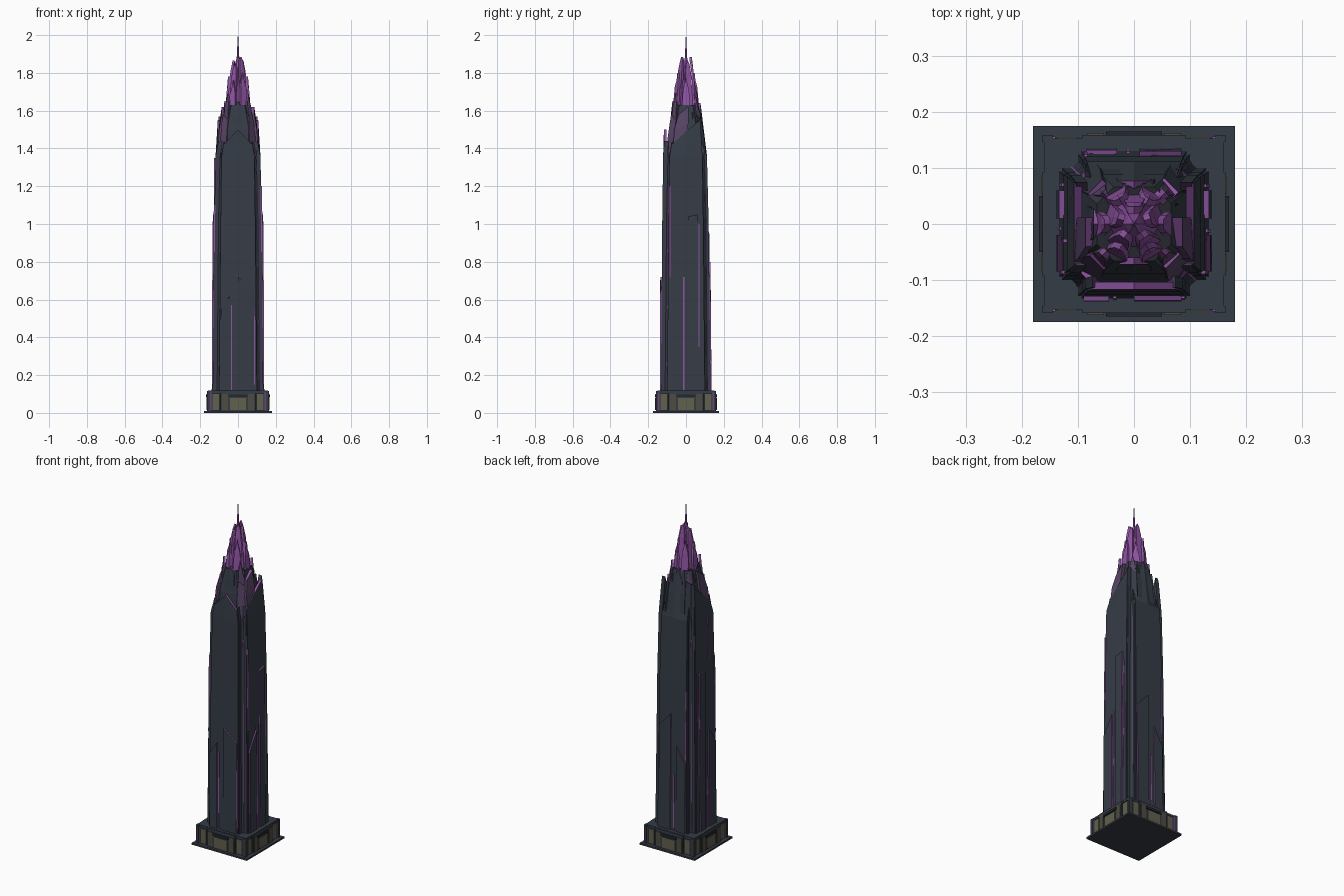
import bpy, bmesh, math
from mathutils import Matrix, Vector

if "Cube" in bpy.data.objects:
    bpy.data.objects.remove(bpy.data.objects["Cube"])


def make_material(name, rgb):
    m = bpy.data.materials.new(name)
    m.use_nodes = True
    m.diffuse_color = (*rgb, 1)
    m.node_tree.nodes["Principled BSDF"].inputs["Base Color"].default_value = (*rgb, 1)
    return m


SLATE = make_material("slate", (0.036, 0.045, 0.062))
DARK = make_material("dark_trim", (0.018, 0.02, 0.027))
PURPLE = make_material("purple_glow", (0.28, 0.09, 0.37))
MUTED = make_material("muted_purple", (0.1, 0.06, 0.135))
STONE = make_material("olive_stone", (0.12, 0.115, 0.075))
DULL = make_material("dull_stone", (0.075, 0.073, 0.052))


def loft(name, sections, mat, cap_mat=None, angle=0.0, glow=()):
    """Skin a stack of point loops; the top and the listed sides take the second colour."""
    bm = bmesh.new()
    turn = Matrix.Rotation(angle, 3, "Z")
    rings = [[bm.verts.new(turn @ Vector(p)) for p in s] for s in sections]
    n = len(rings[0])
    for a, b in zip(rings, rings[1:]):
        for i in range(n):
            j = (i + 1) % n
            f = bm.faces.new((a[i], a[j], b[j], b[i]))
            f.material_index = 1 if i in glow else 0
    bm.faces.new(rings[0][::-1])
    cap = bm.faces.new(rings[-1])
    cap.material_index = 1 if cap_mat else 0
    bmesh.ops.recalc_face_normals(bm, faces=bm.faces)
    me = bpy.data.meshes.new(name)
    bm.to_mesh(me)
    bm.free()
    me.materials.append(mat)
    if cap_mat:
        me.materials.append(cap_mat)
    ob = bpy.data.objects.new(name, me)
    bpy.context.collection.objects.link(ob)
    return ob


def box(name, x0, x1, y0, y1, z0, z1, mat, angle=0.0):
    return loft(name, [[(x0, y0, z), (x1, y0, z), (x1, y1, z), (x0, y1, z)]
                       for z in (z0, z1)], mat, angle=angle)


def slab(name, levels, thick, mat, cap=PURPLE, angle=0.0, glow=()):
    """Upright slab; each level is (u0, u1, z0, z1, distance from the axis)."""
    secs = [[(u0, -r, z0), (u1, -r, z1), (u1, thick - r, z1), (u0, thick - r, z0)]
            for u0, u1, z0, z1, r in levels]
    return loft(name, secs, mat, cap, angle, glow)


def octagon(hx, hy, c, z):
    return [(-hx + c, -hy, z), (hx - c, -hy, z), (hx, -hy + c, z), (hx, hy - c, z),
            (hx - c, hy, z), (-hx + c, hy, z), (-hx, hy - c, z), (-hx, -hy + c, z)]


QUARTER = math.pi / 2
SIDES = ("front", "right", "back", "left")

# Ground plate and plinth
box("ground_plate", -0.18, 0.18, -0.175, 0.175, 0, 0.01, SLATE)
box("plinth", -0.155, 0.155, -0.15, 0.15, 0.01, 0.11, DARK)
box("plinth_cornice", -0.16, 0.16, -0.152, 0.152, 0.105, 0.118, SLATE)
for k, side in enumerate(SIDES):
    a = k * QUARTER
    d = 0.159 if k % 2 == 0 else 0.163
    box(side + "_bay", -0.092, 0.092, -d, -0.1, 0.01, 0.117, SLATE, a)
    box(side + "_bay_window", -0.042, 0.042, -d - 0.005, -d, 0.015, 0.078, STONE, a)
    box(side + "_bay_lintel", -0.05, 0.05, -d - 0.006, -d, 0.084, 0.098, DARK, a)
    for s in (-1, 1):
        u = sorted((s * 0.054, s * 0.084))
        box(side + "_bay_panel", *u, -d - 0.003, -d, 0.015, 0.1, DULL, a)
        u = sorted((s * 0.1, s * 0.136))
        box(side + "_corner_panel", *u, -d + 0.004, -0.145, 0.015, 0.1, STONE, a)
        u = sorted((s * 0.146, s * 0.159))
        box(side + "_corner_pier", *u, -d, -0.145, 0.01, 0.117, SLATE, a)
        u = sorted((s * 0.14, s * 0.145))
        box(side + "_pier_seam", *u, -d + 0.003, -0.145, 0.012, 0.108, PURPLE, a)

# Tapering shaft core
core = [(0.118, 0.126, 0.122, 0.04), (1.0, 0.116, 0.111, 0.038), (1.35, 0.108, 0.102, 0.035),
        (1.5, 0.09, 0.088, 0.032), (1.63, 0.066, 0.066, 0.03)]
loft("shaft_core", [octagon(hx, hy, c, z) for z, hx, hy, c in core], SLATE, DARK)

# Main walls: two mirrored slabs per side, with (left top, centre top, right top)
walls = {
    "front": ((1.42, 1.5, 1.42), (0.133, 0.126, 0.121, 0.117)),
    "right": ((1.42, 1.49, 1.55), (0.134, 0.126, 0.119, 0.107)),
    "back": ((1.45, 1.64, 1.45), (0.13, 0.12, 0.111, 0.077)),
    "left": ((1.55, 1.49, 1.42), (0.134, 0.126, 0.119, 0.107)),
}
for k, side in enumerate(SIDES):
    (zl, zc, zr), r = walls[side]
    a = k * QUARTER
    for s, ze in ((-1, zl), (1, zr)):
        lv = [(0, s * w, z, z, q)
              for z, w, q in zip((0.118, 1.0, 1.36), (0.094, 0.088, 0.084), r)]
        lv.append((0, s * 0.074, zc, ze, r[3]))
        slab(side + "_wall", lv, 0.014, SLATE, PURPLE, a)
        # Narrow outer fins with a pointed tip
        tip = ze + 0.02
        slab(side + "_fin", [(s * 0.076, s * 0.1, 0.118, 0.118, r[0] - 0.006),
                             (s * 0.07, s * 0.092, 1.0, 1.0, r[1] - 0.005),
                             (s * 0.067, s * 0.087, 1.36, 1.36, r[2] - 0.005),
                             (s * 0.06, s * 0.074, tip - 0.05, tip, r[3] - 0.004)],
             0.02, SLATE, MUTED, a)

# Muted facets showing above the low ends of the side walls
for s, side in ((1, "right"), (-1, "left")):
    slab(side + "_upper_facet", [(-s * 0.07, 0, 1.38, 1.38, 0.109),
                                 (-s * 0.062, s * 0.012, 1.5, 1.53, 0.1),
                                 (-s * 0.04, s * 0.012, 1.58, 1.62, 0.086)],
         0.02, MUTED, PURPLE, s * QUARTER)


def seam(side, u, z0, z1):
    """Thin glowing strip following the slope of a wall."""
    r = walls[side][1]
    rad = [r[0] + (r[1] - r[0]) * (z - 0.118) / 0.88 + 0.003 for z in (z0, z1)]
    slab(side + "_seam", [(u - 0.003, u + 0.003, z, z, q) for z, q in zip((z0, z1), rad)],
         0.008, PURPLE, PURPLE, SIDES.index(side) * QUARTER)


# Lower outer slabs that end at staggered heights, with glowing edges
lower = [("front", 0.0, 0.085, 0.72, 0.65), ("front", -0.09, -0.045, 0.55, 0.62),
         ("right", 0.01, 0.06, 1.04, 1.05), ("right", -0.085, -0.02, 0.6, 0.7),
         ("back", -0.085, -0.01, 0.72, 0.8), ("back", 0.03, 0.085, 0.62, 0.52),
         ("left", -0.06, -0.01, 1.05, 1.04), ("left", 0.02, 0.085, 0.7, 0.6)]
for side, u0, u1, z0, z1 in lower:
    r = walls[side][1]
    slope = (r[0] - r[1]) / 0.88
    top = r[0] + 0.009 - slope * max(z0, z1)
    slab(side + "_lower_slab", [(u0, u1, 0.118, 0.118, r[0] + 0.005), (u0, u1, z0, z1, top)],
         0.014, SLATE, PURPLE, SIDES.index(side) * QUARTER, glow=(1, 3))

# Glowing seams along the walls
for args in (("front", -0.034, 0.12, 0.57), ("front", 0.088, 0.15, 0.55),
             ("right", -0.012, 0.12, 0.72), ("right", 0.068, 0.35, 1.0),
             ("right", -0.086, 0.72, 1.2), ("left", 0.086, 0.65, 1.1),
             ("left", 0.008, 0.12, 0.55), ("left", 0.03, 1.1, 1.35),
             ("left", -0.07, 0.45, 1.0), ("back", 0.01, 0.12, 0.45),
             ("back", 0.086, 0.55, 0.95)):
    seam(*args)

# Diagonal corner strips with glowing edges, and facets above them
for k in range(4):
    a = (k + 0.5) * QUARTER
    slab("corner_strip", [(-0.02, 0.02, 0.118, 0.118, 0.149), (-0.018, 0.018, 1.0, 1.0, 0.138),
                          (-0.016, 0.016, 1.32, 1.4, 0.129)], 0.015, SLATE, PURPLE, a)
    slab("corner_seam", [(0.005, 0.009, 0.12, 0.12, 0.151), (0.005, 0.009, 1.0, 1.0, 0.14),
                         (0.005, 0.009, 1.32, 1.32, 0.131)], 0.006,
         PURPLE if k % 2 == 0 else MUTED, PURPLE, a)
    slab("corner_facet", [(-0.03, 0.03, 1.32, 1.32, 0.126), (-0.026, 0.026, 1.46, 1.46, 0.111),
                          (-0.016, 0.02, 1.58, 1.55, 0.096)], 0.014,
         MUTED if k in (0, 3) else SLATE, PURPLE, a)


def shard_ring(name, count, phase, r0, r1, z0, z1, w0, w1, mat, cap, drop=0.04):
    """Ring of split shards leaning inward, each half falling from its ridge."""
    for i in range(count):
        a = math.tau * i / count + phase
        top = z1 - 0.02 * (i % 3)
        for s in (-1, 1):
            slab(name, [(0, s * w0, z0, z0, r0), (0, s * (w0 + w1) / 2, top - 0.07, top - 0.07,
                                                  r0 + (r1 - r0) * 0.65),
                        (0, s * w1, top, top - drop, r1)], 0.012, mat, cap, a)


# Dark collar around the foot of the crown
shard_ring("collar_shard", 8, 0, 0.094, 0.072, 1.4, 1.65, 0.036, 0.025, SLATE, PURPLE)
shard_ring("collar_tip", 4, QUARTER / 2, 0.097, 0.08, 1.5, 1.69, 0.018, 0.008, MUTED, PURPLE)

# Purple crystal crown
shard_ring("crown_outer_shard", 6, math.pi / 6, 0.07, 0.053, 1.58, 1.8, 0.024, 0.008,
           PURPLE, PURPLE)
shard_ring("crown_inner_shard", 5, math.pi, 0.054, 0.031, 1.6, 1.885, 0.022, 0.01,
           PURPLE, PURPLE, 0.02)
hexes = [[(r * math.cos(t * math.pi / 3), r * math.sin(t * math.pi / 3), z) for t in range(6)]
         for z, r in ((1.6, 0.05), (1.72, 0.034), (1.84, 0.018), (1.88, 0.007), (2.0, 0.001))]
loft("crown_core", hexes[:4], PURPLE)
loft("spire", hexes[3:], PURPLE)
